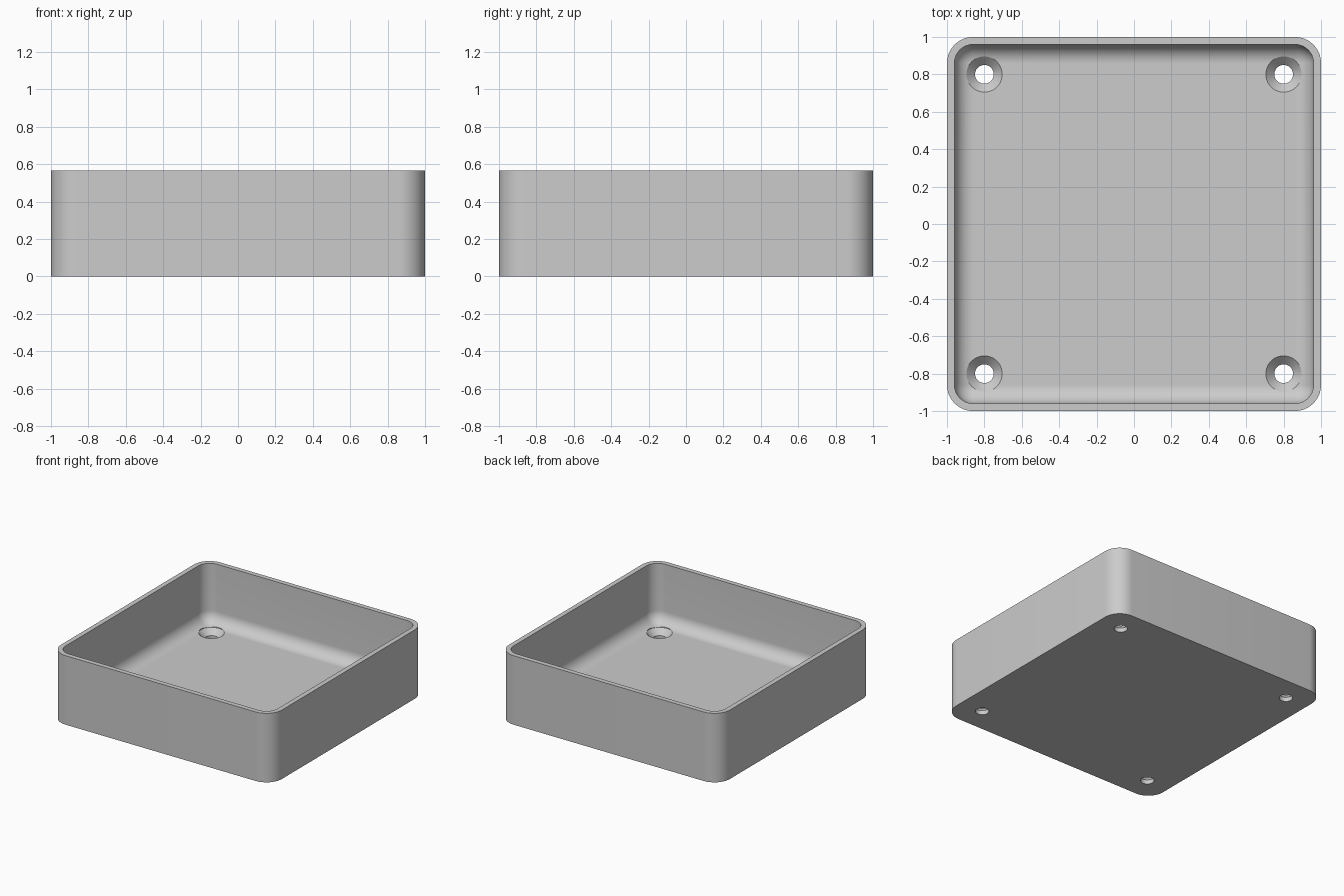
import bpy, bmesh, math

cube = bpy.data.objects.get("Cube")
if cube:
    bpy.data.objects.remove(cube, do_unlink=True)

HEIGHT, FLOOR = 0.565, 0.08
WALL, CORNER, FILLET = 0.04, 0.14, 0.1
ARC_STEPS, FILLET_STEPS, HOLE_SIDES = 12, 12, 48
HOLE_POS = 0.8

grey = bpy.data.materials.new("light grey")
grey.use_nodes = True
colour = (0.604, 0.604, 0.604, 1)
grey.diffuse_color = colour
grey.node_tree.nodes["Principled BSDF"].inputs["Base Color"].default_value = colour


def rounded_square(inset):
    """Outline of the tray, moved inwards by inset."""
    radius = max(CORNER - inset, 0.001)
    centre = 1 - inset - radius
    points = []
    for quarter in range(4):
        mid = math.radians(45 + 90 * quarter)
        cx = math.copysign(centre, math.cos(mid))
        cy = math.copysign(centre, math.sin(mid))
        for i in range(ARC_STEPS + 1):
            a = math.pi / 2 * (quarter + i / ARC_STEPS)
            points.append((cx + radius * math.cos(a), cy + radius * math.sin(a)))
    return points


def circle(radius):
    angles = [math.tau * i / HOLE_SIDES for i in range(HOLE_SIDES)]
    return [(radius * math.cos(a), radius * math.sin(a)) for a in angles]


def stacked(name, layers):
    """Closed solid through a list of (outline, z) layers."""
    bm = bmesh.new()
    rings = [[bm.verts.new((x, y, z)) for x, y in outline] for outline, z in layers]
    for low, high in zip(rings, rings[1:]):
        for i in range(len(low)):
            j = (i + 1) % len(low)
            bm.faces.new((low[i], low[j], high[j], high[i]))
    bm.faces.new(rings[0][::-1])
    bm.faces.new(rings[-1])
    bmesh.ops.recalc_face_normals(bm, faces=bm.faces)
    mesh = bpy.data.meshes.new(name)
    bm.to_mesh(mesh)
    bm.free()
    mesh.materials.append(grey)
    obj = bpy.data.objects.new(name, mesh)
    bpy.context.collection.objects.link(obj)
    return obj


# Tray: outer wall, rim, inner wall, then a fillet down to the floor
layers = [(rounded_square(0), 0), (rounded_square(0), HEIGHT),
          (rounded_square(WALL), HEIGHT)]
for i in range(FILLET_STEPS + 1):
    a = math.pi / 2 * i / FILLET_STEPS
    layers.append((rounded_square(WALL + FILLET * (1 - math.cos(a))),
                   FLOOR + FILLET * (1 - math.sin(a))))
tray = stacked("tray", layers)

# Four countersunk screw holes
bpy.context.view_layer.objects.active = tray
tray.select_set(True)
for sx in (-1, 1):
    for sy in (-1, 1):
        cutter = stacked("hole_cutter", [(circle(0.05), -0.1), (circle(0.05), 0.035),
                                         (circle(0.096), FLOOR + 0.001),
                                         (circle(0.096), 0.2)])
        cutter.location = (sx * HOLE_POS, sy * HOLE_POS, 0)
        cutter.hide_render = True
        mod = tray.modifiers.new("screw_hole", 'BOOLEAN')
        mod.operation = 'DIFFERENCE'
        mod.solver = 'EXACT'
        mod.object = cutter
        bpy.context.view_layer.update()
        bpy.ops.object.modifier_apply(modifier=mod.name)
        bpy.data.objects.remove(cutter, do_unlink=True)

bpy.ops.object.shade_smooth_by_angle(angle=math.radians(30))
